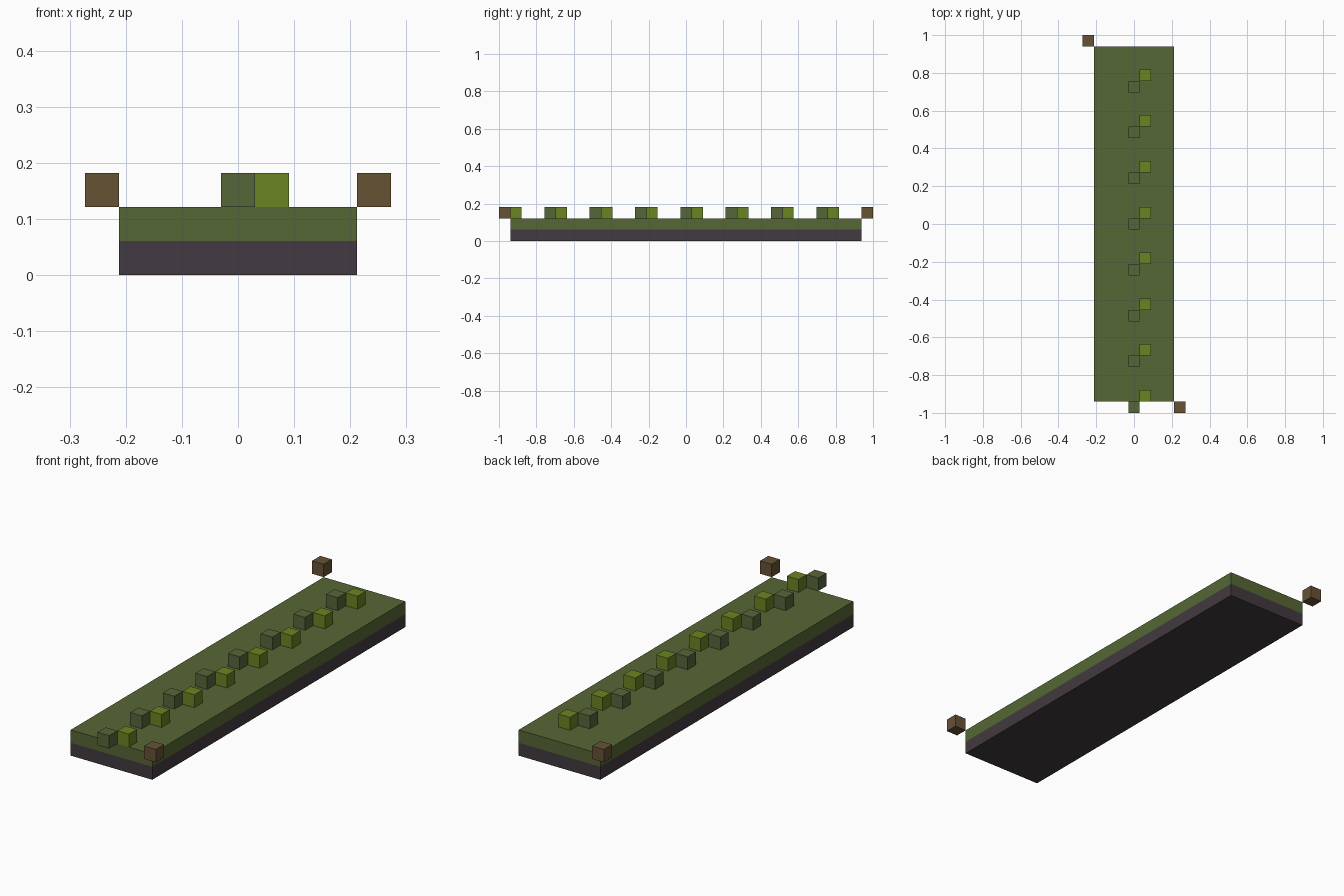
import bpy
import bmesh
from mathutils import Matrix

if "Cube" in bpy.data.objects:
    bpy.data.objects.remove(bpy.data.objects["Cube"], do_unlink=True)

U = 2 / 33  # edge of one block


def linear(c):
    c /= 255
    return c / 12.92 if c <= 0.04045 else ((c + 0.055) / 1.055) ** 2.4


def material(name, rgb):
    mat = bpy.data.materials.new(name)
    mat.use_nodes = True
    colour = (*[linear(c) for c in rgb], 1)
    mat.diffuse_color = colour
    bsdf = next(n for n in mat.node_tree.nodes if n.type == "BSDF_PRINCIPLED")
    bsdf.inputs["Base Color"].default_value = colour
    return mat


def block(name, mat, cell, size=(1, 1, 1)):
    """Box centred on a grid cell, both measured in blocks; cell z is its base layer."""
    mesh = bpy.data.meshes.new(name)
    bm = bmesh.new()
    bmesh.ops.create_cube(bm, size=U, matrix=Matrix.Diagonal((*size, 1)))
    bm.to_mesh(mesh)
    bm.free()
    mesh.materials.append(mat)
    obj = bpy.data.objects.new(name, mesh)
    x, y, z = cell
    obj.location = (x * U, y * U, (z + size[2] / 2) * U)
    bpy.context.collection.objects.link(obj)
    return obj


stone = material("dark stone", (66, 58, 65))
grass = material("grass green", (86, 103, 53))
moss = material("moss green", (86, 102, 58))
lime = material("lime green", (106, 132, 34))
wood = material("brown wood", (103, 82, 53))

# Layered ground slab
block("stone_base", stone, (0, 0, 0), (7, 31, 1))
block("grass_layer", grass, (0, 0, 1), (7, 31, 1))

# Diagonal pairs of plant blocks along the middle
for i, y in enumerate(range(-16, 13, 4), 1):
    block(f"moss_block_{i}", moss, (0, y, 2))
    block(f"lime_block_{i}", lime, (1, y + 1, 2))

# Marker blocks just outside two opposite corners
block("front_corner_block", wood, (4, -16, 2))
block("back_corner_block", wood, (-4, 16, 2))
